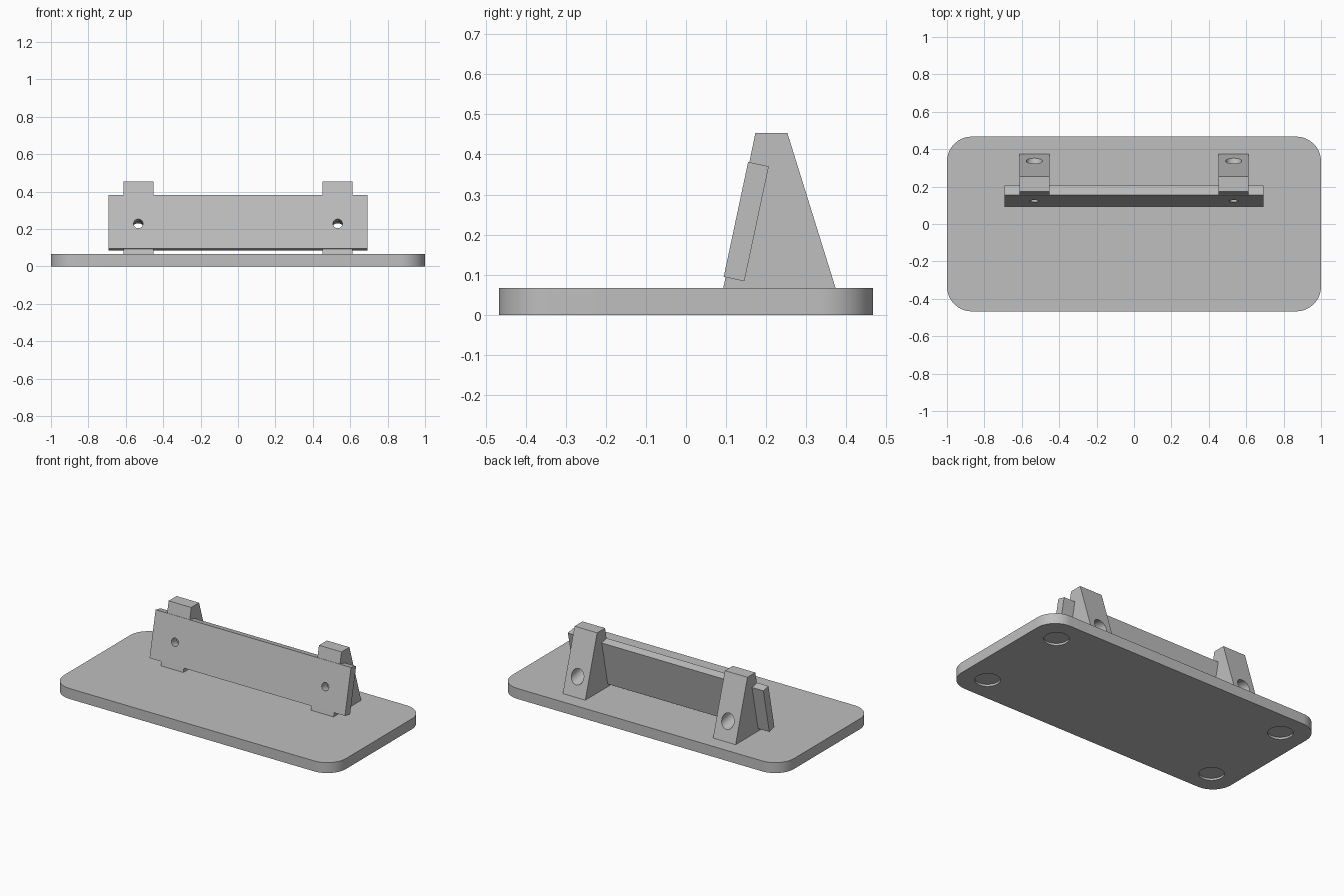
import bpy, bmesh, math
from mathutils import Matrix, Vector

if "Cube" in bpy.data.objects:
    bpy.data.objects.remove(bpy.data.objects["Cube"])

TILT = math.radians(12)                      # lean of the front panel
FACE = Vector((0, 0.1245, 0.238))            # centre of the panel's front face
NORMAL = Vector((0, math.cos(TILT), -math.sin(TILT)))   # into the panel
UP = Vector((0, math.sin(TILT), math.cos(TILT)))
HOLE = FACE - UP * 0.01                      # bolt hole height on the panel
BOLT_X = 0.533

grey = bpy.data.materials.new("plain grey")
grey.diffuse_color = (0.52, 0.52, 0.52, 1)
grey.use_nodes = True
grey.node_tree.nodes["Principled BSDF"].inputs["Base Color"].default_value = grey.diffuse_color


def finish(bm, name):
    bmesh.ops.recalc_face_normals(bm, faces=bm.faces)
    mesh = bpy.data.meshes.new(name)
    bm.to_mesh(mesh)
    bm.free()
    mesh.materials.append(grey)
    obj = bpy.data.objects.new(name, mesh)
    bpy.context.collection.objects.link(obj)
    return obj


def extrude(points, direction, name):
    """Prism from a planar outline."""
    bm = bmesh.new()
    face = bm.faces.new([bm.verts.new(p) for p in points])
    new = bmesh.ops.extrude_face_region(bm, geom=[face])["geom"]
    bmesh.ops.translate(bm, vec=direction,
                        verts=[v for v in new if isinstance(v, bmesh.types.BMVert)])
    return finish(bm, name)


def cylinder(start, axis, length, radius):
    bm = bmesh.new()
    turn = axis.to_track_quat('Z', 'Y').to_matrix().to_4x4()
    bmesh.ops.create_cone(bm, cap_ends=True, segments=48, radius1=radius, radius2=radius,
                          depth=length,
                          matrix=Matrix.Translation(start + axis * length / 2) @ turn)
    return finish(bm, "cutter")


def cut(obj, cutters):
    """Subtract each cutter, then remove it."""
    bpy.context.view_layer.objects.active = obj
    for c in cutters:
        c.hide_render = True
        mod = obj.modifiers.new("cut", 'BOOLEAN')
        mod.operation, mod.solver, mod.object = 'DIFFERENCE', 'EXACT', c
        bpy.ops.object.modifier_apply(modifier=mod.name)
        bpy.data.objects.remove(c)


def smooth(obj):
    bpy.ops.object.select_all(action='DESELECT')
    obj.select_set(True)
    bpy.context.view_layer.objects.active = obj
    bpy.ops.object.shade_smooth_by_angle(angle=math.radians(20))


def bolt_hole(x):
    at = HOLE + Vector((x, 0, 0))
    return cylinder(at - NORMAL * 0.05, NORMAL, 0.18, 0.025)


def counterbore(x):
    return cylinder(HOLE + Vector((x, 0, 0)) + NORMAL * 0.06, NORMAL, 0.26, 0.043)


# Base plate: rounded rectangle with four shallow foot recesses underneath
R, outline = 0.133, []
for k, (sx, sy) in enumerate([(1, 1), (-1, 1), (-1, -1), (1, -1)]):
    for i in range(17):
        a = math.radians(90 * k + 90 * i / 16)
        outline.append((sx * (1 - R) + R * math.cos(a), sy * (0.467 - R) + R * math.sin(a), 0))
base = extrude(outline, (0, 0, 0.067), "base_plate")
cut(base, [cylinder(Vector((sx * 0.833, sy * 0.305, -0.05)), Vector((0, 0, 1)), 0.063, 0.073)
           for sx in (-1, 1) for sy in (-1, 1)])
smooth(base)

# Wedge supports with a bolt hole and a wide counterbore from the back
PROFILE = [(0.093, 0.067), (0.173, 0.453), (0.253, 0.453), (0.373, 0.067)]
for side, x in (("left", -BOLT_X), ("right", BOLT_X)):
    support = extrude([(x - 0.08, y, z) for y, z in PROFILE], (0.16, 0, 0), side + "_support")
    cut(support, [bolt_hole(x), counterbore(x)])
    smooth(support)

# Leaning front panel
corners = [FACE + UP * s * 0.1465 + NORMAL * d + Vector((-0.693, 0, 0))
           for s, d in ((-1, 0), (1, 0), (1, 0.0527), (-1, 0.0527))]
panel = extrude(corners, (1.386, 0, 0), "front_panel")
cut(panel, [bolt_hole(-BOLT_X), bolt_hole(BOLT_X)])
smooth(panel)
